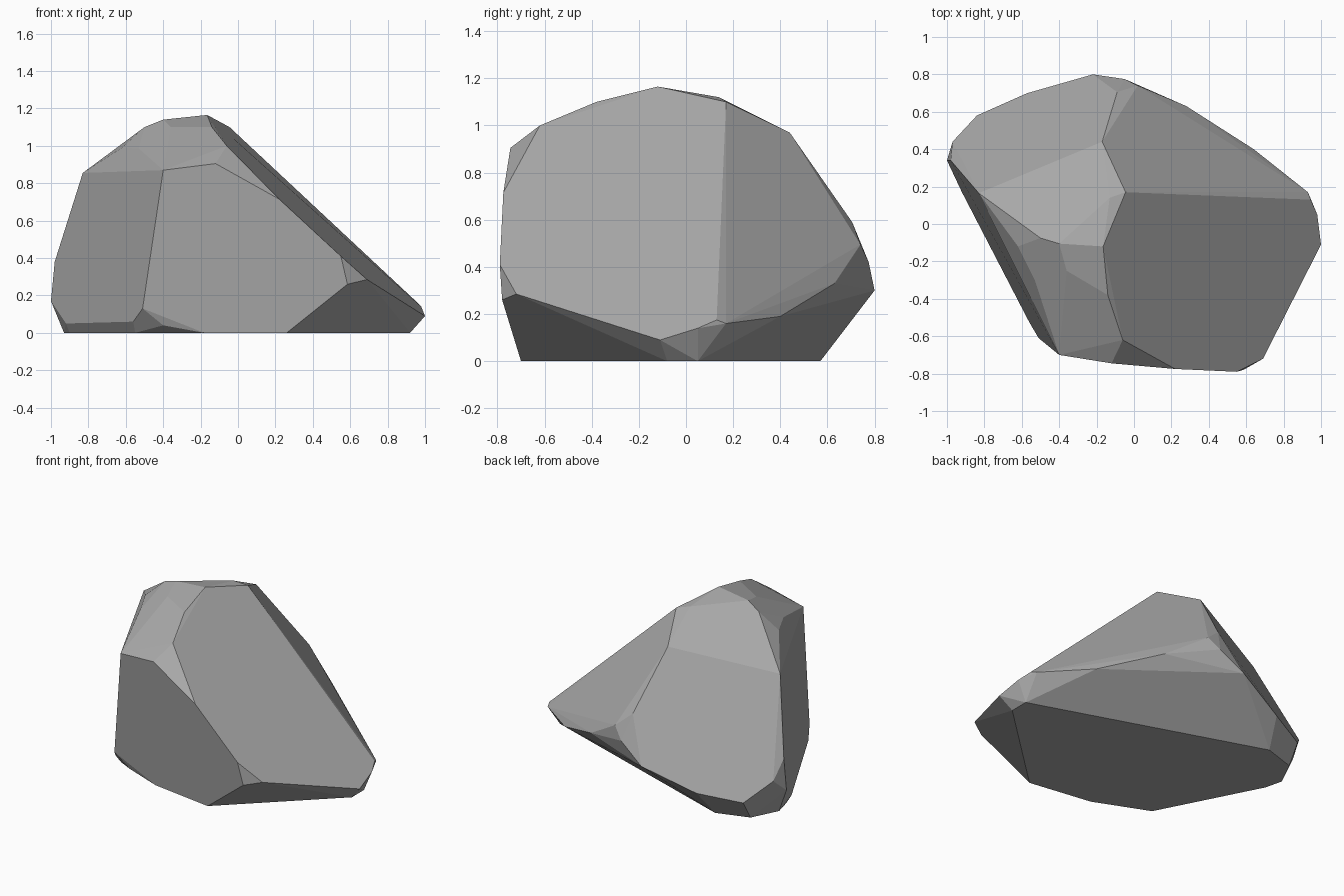
import bpy
import bmesh
import math
from mathutils import Vector

default_cube = bpy.data.objects.get("Cube")
if default_cube:
    bpy.data.objects.remove(default_cube, do_unlink=True)


def flat_material(name, color):
    material = bpy.data.materials.new(name)
    material.use_nodes = True
    material.diffuse_color = color
    shader = material.node_tree.nodes["Principled BSDF"]
    shader.inputs["Base Color"].default_value = color
    shader.inputs["Roughness"].default_value = 0.9
    return material


def faceted_boulder(name, corner_groups, material):
    """Wrap a convex skin round the corners and merge almost flat facets."""
    bm = bmesh.new()
    for group in corner_groups:
        for corner in group:
            bm.verts.new(Vector(corner))
    hull = bmesh.ops.convex_hull(bm, input=bm.verts[:])
    unused = {item for item in hull["geom_interior"] + hull["geom_unused"]
              if isinstance(item, bmesh.types.BMVert)}
    bmesh.ops.delete(bm, geom=list(unused), context="VERTS")
    bmesh.ops.dissolve_limit(bm, angle_limit=math.radians(6),
                             verts=bm.verts[:], edges=bm.edges[:])
    bmesh.ops.recalc_face_normals(bm, faces=bm.faces[:])

    mesh = bpy.data.meshes.new(name)
    bm.to_mesh(mesh)
    bm.free()
    mesh.materials.append(material)
    boulder = bpy.data.objects.new(name, mesh)
    bpy.context.scene.collection.objects.link(boulder)
    return boulder


# Flat footprint resting on the ground
footprint = [(.26, -.7, 0), (.92, -.08, 0), (.92, .05, 0), (-.62, .57, 0),
             (-.84, .5, 0), (-.93, .32, 0), (-.9, .2, 0), (-.55, -.48, 0),
             (-.18, -.635, 0)]

# Chipped lower rim on the left and front
left_rim = [(-.4, -.6, .04), (-.51, -.61, .13), (-.56, -.525, .06),
            (-.92, .17, .05), (-1, .34, .17), (-.98, .34, .38),
            (-.97, .44, .26)]

# Chipped lower rim along the back and the pointed toe
back_rim = [(-.84, .58, .13), (-.57, .7, .17), (-.22, .8, .3),
            (-.05, .775, .42), (.28, .63, .33), (.64, .4, .19),
            (.93, .17, .16), (.945, .13, .175), (.98, .05, .14),
            (1, -.11, .09), (.69, -.72, .285), (.585, -.78, .26)]

# Shoulder where the tall sides meet the sloping top
shoulder = [(.55, -.79, .41), (.22, -.775, .715), (-.12, -.745, .905),
            (-.4, -.7, .87), (-.53, -.3, .985), (-.62, -.12, .99),
            (-.83, .165, .855), (-.09, .705, .59), (.02, .74, .495)]

# Worn crown
crown = [(-.06, -.62, 1), (-.14, -.38, 1.1), (-.165, -.12, 1.165),
         (-.4, -.105, 1.14), (-.5, -.075, 1.1), (-.36, -.25, 1.1),
         (-.045, .17, 1.1), (-.13, .14, 1.12), (-.17, .44, .97)]

stone = flat_material("stone grey", (.4, .4, .4, 1))
faceted_boulder("boulder", [footprint, left_rim, back_rim, shoulder, crown], stone)
